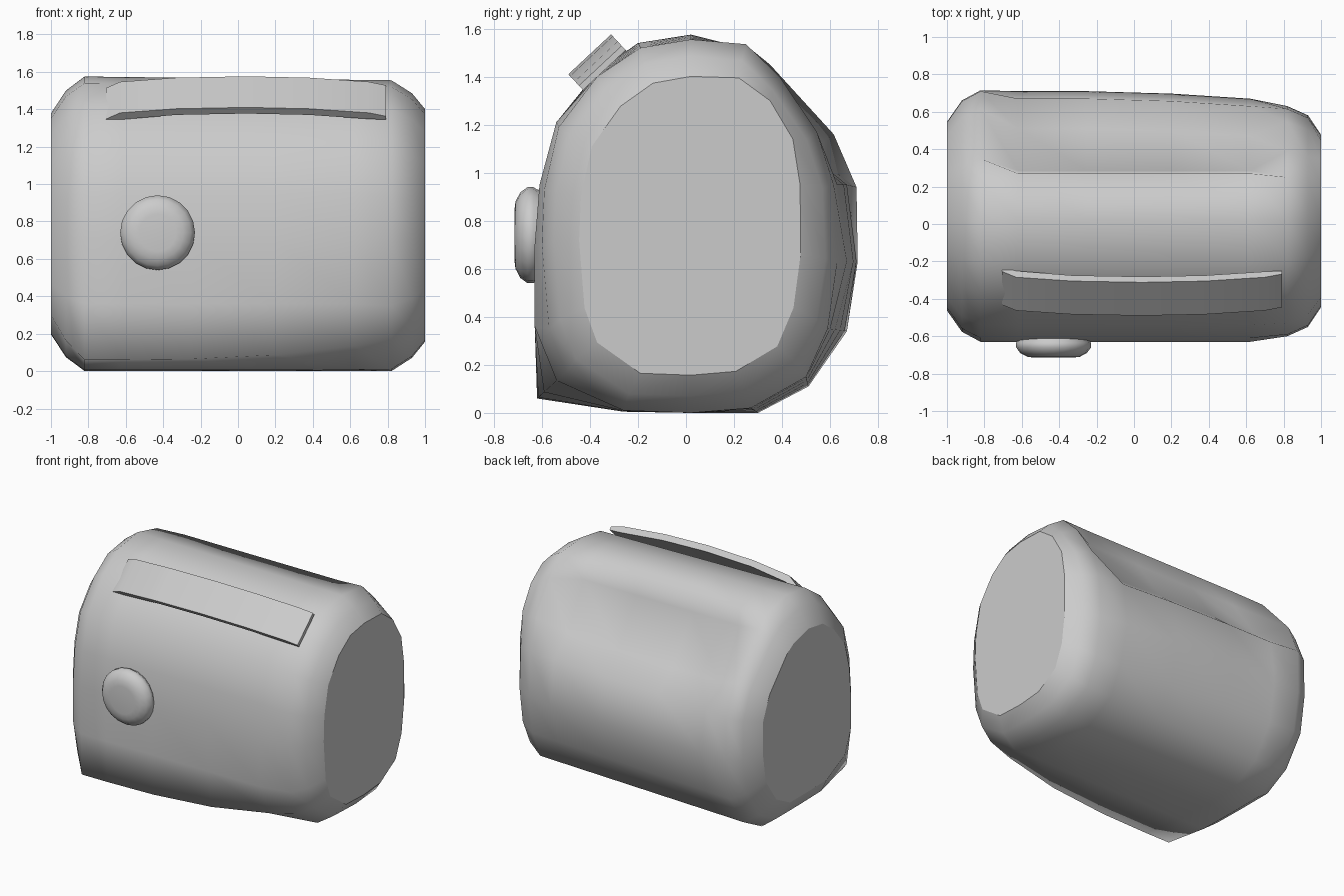
import bpy, bmesh, math

if "Cube" in bpy.data.objects:
    bpy.data.objects.remove(bpy.data.objects["Cube"])


def loft(name, rings, flat_caps=True):
    """Skin a list of closed point rings and cap both ends."""
    bm = bmesh.new()
    vr = [[bm.verts.new(p) for p in r] for r in rings]
    n = len(vr[0])
    for a, b in zip(vr, vr[1:]):
        for i in range(n):
            f = bm.faces.new((a[i], a[(i + 1) % n], b[(i + 1) % n], b[i]))
            f.smooth = True
    for r in (vr[0], vr[-1]):
        bm.faces.new(r).smooth = not flat_caps
    bmesh.ops.recalc_face_normals(bm, faces=bm.faces[:])
    me = bpy.data.meshes.new(name)
    bm.to_mesh(me)
    bm.free()
    ob = bpy.data.objects.new(name, me)
    bpy.context.collection.objects.link(ob)
    return ob


# Body cross-sections (y, z) near the left and right ends
left = [(.02, 0), (.3, 0), (.51, .11), (.67, .34), (.715, .63), (.71, .94),
        (.615, 1.16), (.35, 1.45), (.24, 1.52), (.02, 1.575), (-.2, 1.54),
        (-.37, 1.42), (-.54, 1.21), (-.61, .95), (-.63, .7), (-.63, .36),
        (-.62, .06), (-.26, .005)]
right = [(.02, 0), (.27, .02), (.5, .15), (.59, .35), (.63, .63), (.615, .95),
         (.545, 1.17), (.39, 1.4), (.25, 1.535), (.02, 1.555), (-.19, 1.52),
         (-.37, 1.4), (-.53, 1.19), (-.59, .93), (-.6, .7), (-.57, .35),
         (-.5, .17), (-.26, .01)]


def section(x):
    t = (x + .82) / 1.64
    pts = []
    for i, (a, b) in enumerate(zip(left, right)):
        k = t
        if i >= 12 and x < .7:
            k = t ** 3 if i >= 16 else 0
        pts.append((a[0] + (b[0] - a[0]) * k, a[1] + (b[1] - a[1]) * k))
    if abs(x) < .7:  # recess along the upper back, belly bulging below it
        belly = .71 - .04 * max(0, x) / .62
        pts[4] = (belly, .63)
        pts[5] = (belly - .04, .95)
        pts[6] = (belly - .2, 1.08)
        pts[7] = (.285, 1.4)
        pts[8] = (.27, 1.515)
    return pts


def end_ring(base, x, sy, sz, cy, cz, corner=0):
    pts = list(base)
    a, b = pts[16], right[16]
    pts[16] = (a[0] + (b[0] - a[0]) * corner, a[1] + (b[1] - a[1]) * corner)
    return [(x, cy + (y - cy) * sy, cz + (z - cz) * sz) for y, z in pts]


# Body: barrel with rounded ends and flat caps
rings = [end_ring(left, -1, .75, .75, .04, .785, .7),
         end_ring(left, -.92, .92, .905, .04, .785, .35)]
rings += [[(x, y, z) for y, z in section(x)] for x in (-.82, -.62, -.25, .2, .62, .82)]
rings += [end_ring(right, .93, .92, .91, .02, .785),
          end_ring(right, 1, .75, .80, .02, .785)]
for i, p in ((5, (.475, .95)), (6, (.445, 1.14)), (7, (.35, 1.3)), (8, (.22, 1.395))):
    rings[-1][i] = (1, *p)
loft("body", rings)

# Handle: shallow arched strap; stations are x, outer offset, inner offset
nrm = (-.68, .73)
strap = []
for x, out, inn in ((-.705, -.085, -.12), (-.63, -.04, -.09), (-.33, -.01, -.055),
                    (.045, 0, -.045), (.38, -.01, -.055), (.70, -.04, -.085),
                    (.79, -.065, -.09)):
    edge = ((-.49, 1.41), (-.312, 1.576))
    strap.append([(x, p[0] + nrm[0] * o, p[1] + nrm[1] * o)
                  for p, o in ((edge[0], out), (edge[1], out), (edge[1], inn), (edge[0], inn))])
handle = loft("handle", strap)
bpy.context.view_layer.objects.active = handle
handle.select_set(True)
bpy.ops.object.shade_smooth_by_angle(angle=math.radians(30))

# Front knob: turned profile (y, radius)
profile = [(-.56, .18), (-.62, .19), (-.635, .2), (-.66, .2),
           (-.69, .178), (-.71, .14), (-.715, .1)]
loft("front_knob", [[(-.43 + r * math.cos(i * math.tau / 20), y,
                      .74 + r * math.sin(i * math.tau / 20)) for i in range(20)]
                    for y, r in profile], flat_caps=False)
